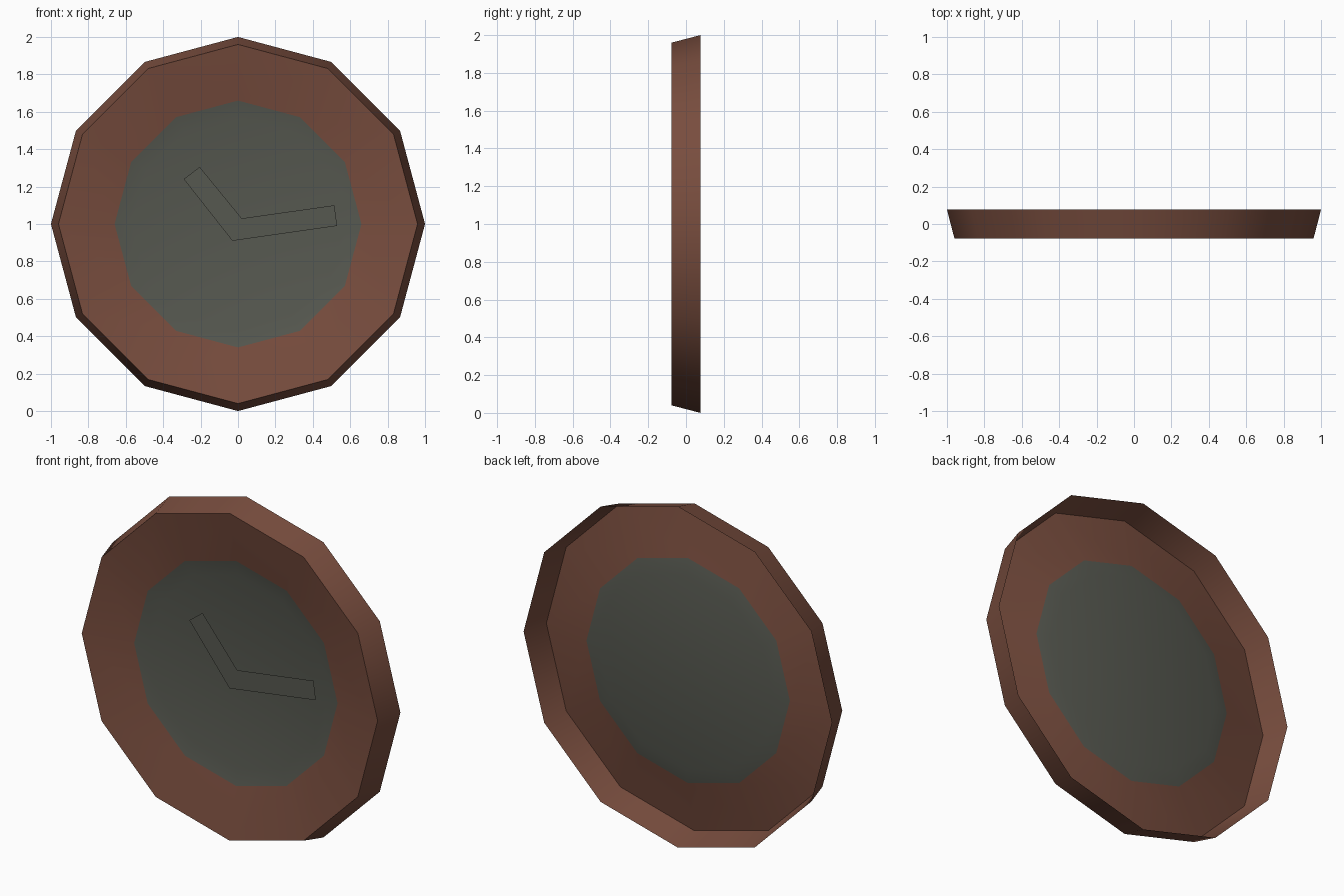
import bpy, bmesh, math

if "Cube" in bpy.data.objects:
    bpy.data.objects.remove(bpy.data.objects["Cube"])

SIDES = 12


def material(name, rgb):
    m = bpy.data.materials.new(name)
    m.diffuse_color = (*rgb, 1)
    m.use_nodes = True
    m.node_tree.nodes["Principled BSDF"].inputs["Base Color"].default_value = m.diffuse_color
    return m


BROWN = material("brown wood", (0.188, 0.074, 0.048))
GREY = material("dark grey", (0.093, 0.098, 0.080))


def finish(name, bm, mat):
    mesh = bpy.data.meshes.new(name)
    bm.to_mesh(mesh)
    bm.free()
    mesh.materials.append(mat)
    ob = bpy.data.objects.new(name, mesh)
    bpy.context.collection.objects.link(ob)
    return ob


# Clock body: open-backed shell, (radius, y) rings from back edge to dial centre
bm = bmesh.new()
rings = []
for r, y in [(1.0, 0.077), (0.96, -0.077), (0.66, -0.02), (0.57, 0.0)]:
    ring = []
    for i in range(SIDES):
        a = 2 * math.pi * i / SIDES
        ring.append(bm.verts.new((r * math.cos(a), y, 1 + r * math.sin(a))))
    rings.append(ring)
for k in range(len(rings) - 1):
    for i in range(SIDES):
        j = (i + 1) % SIDES
        f = bm.faces.new((rings[k][i], rings[k][j], rings[k + 1][j], rings[k + 1][i]))
        f.material_index = 1 if k == 2 else 0
dial = bm.faces.new(rings[-1])
dial.material_index = 1
bmesh.ops.recalc_face_normals(bm, faces=bm.faces)
dial.normal_update()
if dial.normal.y > 0:
    bmesh.ops.reverse_faces(bm, faces=bm.faces)
body = finish("clock_body", bm, BROWN)
body.data.materials.append(GREY)

# Smooth shading with a crisp front rim
bpy.context.view_layer.objects.active = body
body.select_set(True)
bpy.ops.object.shade_smooth_by_angle(angle=math.radians(40))

# Hands: one thin bent plate floating in front of the dial
bm = bmesh.new()
outline = [(-0.29, 1.24), (-0.03, 0.91), (0.53, 0.99),
           (0.515, 1.10), (0.02, 1.03), (-0.205, 1.305)]
hands = bm.faces.new([bm.verts.new((x, -0.036, z)) for x, z in outline])
hands.normal_update()
if hands.normal.y > 0:
    hands.normal_flip()
finish("clock_hands", bm, GREY)
